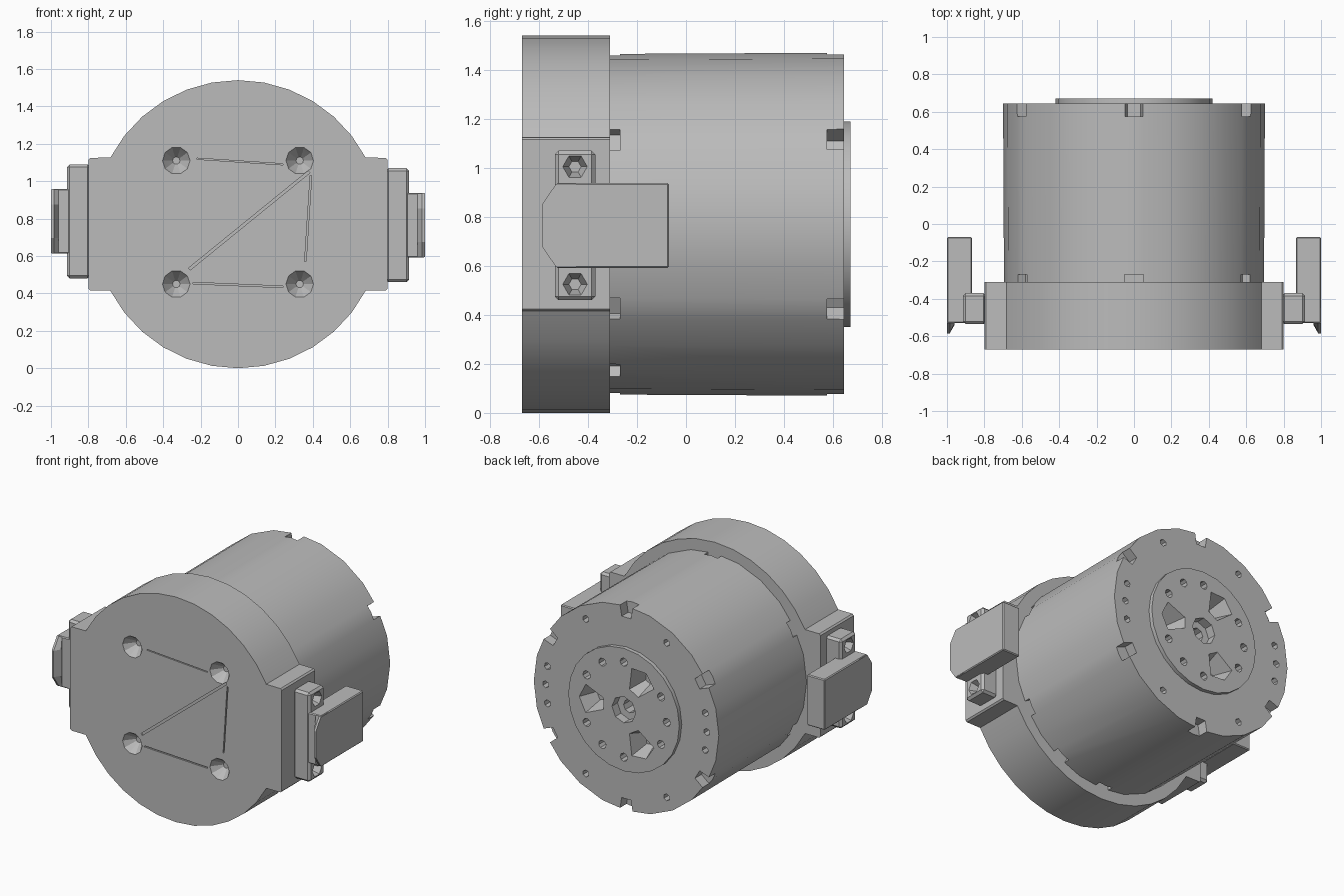
import bpy, bmesh
from math import sin, cos, radians, pi
from mathutils import Vector

cube = bpy.data.objects.get("Cube")
if cube:
    bpy.data.objects.remove(cube)

AXIS = 0.77  # height of the motor axis

metal = bpy.data.materials.new("grey metal")
metal.use_nodes = True
grey = (0.5, 0.5, 0.5, 1)
metal.diffuse_color = grey
metal.node_tree.nodes["Principled BSDF"].inputs["Base Color"].default_value = grey


def on_axis(u, v, t):
    """Profile in x and height, extruded along y."""
    return Vector((u, t, AXIS + v))


def turned(deg):
    """Profile with v pointing outwards at the given angle, extruded along y."""
    c, s = cos(radians(deg)), sin(radians(deg))
    return lambda u, v, t: Vector((v * c - u * s, t, AXIS + v * s + u * c))


def sideways(side, height):
    """Profile in y and height, extruded outwards along x."""
    return lambda u, v, t: Vector((side * t, u, height + v))


def ngon(n, r, cx=0, cy=0, start=0):
    return [(cx + r * cos(radians(start) + 2 * pi * i / n),
             cy + r * sin(radians(start) + 2 * pi * i / n)) for i in range(n)]


def rect(u0, u1, v0, v1):
    return [(u0, v0), (u1, v0), (u1, v1), (u0, v1)]


def loft(bm, sections, place):
    """Closed solid through a list of (points, position) sections."""
    rings = [[bm.verts.new(place(u, v, t)) for u, v in pts] for pts, t in sections]
    n = len(rings[0])
    for a, b in zip(rings, rings[1:]):
        for i in range(n):
            bm.faces.new((a[i], a[(i + 1) % n], b[(i + 1) % n], b[i]))
    bm.faces.new(rings[0][::-1])
    bm.faces.new(rings[-1])


def prism(bm, pts, lo, hi, place):
    loft(bm, [(pts, lo), (pts, hi)], place)


def finish(name, bm):
    bmesh.ops.recalc_face_normals(bm, faces=bm.faces)
    mesh = bpy.data.meshes.new(name)
    bm.to_mesh(mesh)
    bm.free()
    obj = bpy.data.objects.new(name, mesh)
    bpy.context.collection.objects.link(obj)
    mesh.materials.append(metal)
    return obj


def activate(obj):
    bpy.ops.object.select_all(action='DESELECT')
    obj.select_set(True)
    bpy.context.view_layer.objects.active = obj


def carve(obj, bm):
    cutter = finish(obj.name + "_cutter", bm)
    cutter.hide_render = True
    mod = obj.modifiers.new("cut", 'BOOLEAN')
    mod.operation, mod.solver, mod.object = 'DIFFERENCE', 'EXACT', cutter
    activate(obj)
    bpy.ops.object.modifier_apply(modifier=mod.name)
    bpy.data.objects.remove(cutter)


def bevel(obj, width):
    mod = obj.modifiers.new("bevel", 'BEVEL')
    mod.width, mod.segments = width, 1
    activate(obj)
    bpy.ops.object.modifier_apply(modifier=mod.name)


def smooth(obj):
    activate(obj)
    bpy.ops.object.shade_smooth_by_angle(angle=radians(28))


# Motor barrel with raised output disc at the back
bm = bmesh.new()
loft(bm, [(ngon(24, r), y) for r, y in
          ((0.695, -0.35), (0.7, 0.645), (0.42, 0.645), (0.42, 0.672))], on_axis)
barrel = finish("motor_barrel", bm)

cut = bmesh.new()
# Rim notches at the back, shallow slots behind the cap
for a in range(30, 390, 60):
    prism(cut, [(-0.035, 0.62), (0.035, 0.62), (0.065, 0.8), (-0.065, 0.8)],
          0.575, 0.72, turned(a))
for a in (30, 90, 150, 210, 270, 300, 330):
    prism(cut, rect(-0.05, 0.05, 0.64, 0.8), -0.4, -0.27, turned(a))
# Rim holes
for a in (0, 12, -12, 60, 120, 168, 180, 192, 240, 300):
    prism(cut, ngon(6, 0.024, 0, 0.61), 0.58, 0.7, turned(a))
# Output disc: bolt circle, three tapered pockets, central bore
for a in range(0, 360, 30):
    if a % 120:
        prism(cut, ngon(8, 0.028, 0, 0.325), 0.6, 0.7, turned(a))
    else:
        big = [(-0.1, 0.29), (-0.04, 0.15), (0.04, 0.15), (0.1, 0.29), (0, 0.34)]
        small = [(u * 0.5, 0.24 + (v - 0.24) * 0.5) for u, v in big]
        loft(cut, [(small, 0.55), (big, 0.68)], turned(a))
loft(cut, [(ngon(8, 0.045), 0.5), (ngon(8, 0.045), 0.61),
           (ngon(8, 0.09), 0.612), (ngon(8, 0.09), 0.7)], on_axis)
carve(barrel, cut)
smooth(barrel)

# Front cap: round plate with a square lug on each side
half = 0.355
arc = [radians(27.5 + 125 * i / 12) for i in range(13)]
top = [(0.77 * cos(a), 0.77 * sin(a)) for a in arc]
outline = ([(0.79, half), ] + top + [(-0.79, half), (-0.8, half - 0.01)]
           + [(-0.8, 0.01 - half), (-0.79, -half)]
           + [(-u, -v) for u, v in top]
           + [(0.79, -half), (0.8, 0.01 - half), (0.8, half - 0.01)])
bm = bmesh.new()
prism(bm, outline, -0.67, -0.31, on_axis)
cap = finish("front_cap", bm)

# Countersunk screw holes and fine grooves between them
cut = bmesh.new()
for x in (-0.33, 0.33):
    for z in (-0.32, 0.34):
        loft(cut, [(ngon(10, 0.077, x, z), -0.675), (ngon(10, 0.06, x, z), -0.65),
                   (ngon(10, 0.02, x, z), -0.6)], on_axis)
for start, end, w in (((-0.22, 0.35), (0.24, 0.32), 0.003),
                      ((-0.26, -0.24), (0.38, 0.28), 0.007),
                      ((0.39, 0.26), (0.36, -0.2), 0.004),
                      ((-0.24, -0.315), (0.24, -0.335), 0.004)):
    p, q = Vector(start), Vector(end)
    n = Vector((-(q - p).y, (q - p).x)).normalized() * w
    prism(cut, [tuple(c) for c in (p - n, q - n, q + n, p + n)], -0.68, -0.66, on_axis)
carve(cap, cut)
smooth(cap)

# Side connectors: eared flange, housing and a chamfered front lip
for name, side, height in (("left", 1, 0.765), ("right", -1, 0.785)):
    place = sideways(side, height)
    bm = bmesh.new()
    prism(bm, rect(-0.535, -0.37, -0.305, 0.305), 0.79, 0.915, place)
    flange = finish(name + "_connector_flange", bm)
    bevel(flange, 0.015)
    cut = bmesh.new()
    for v in (-0.24, 0.24):
        loft(cut, [(ngon(6, 0.025, -0.453, v), 0.85),
                   (ngon(6, 0.052, -0.453, v), 0.92)], place)
    carve(flange, cut)

    bm = bmesh.new()
    prism(bm, rect(-0.53, -0.07, -0.173, 0.173), 0.865, 1.0, place)
    bevel(finish(name + "_connector_housing", bm), 0.006)

    bm = bmesh.new()
    inner = [(-0.45, -0.17), (-0.45, 0.17), (-0.53, 0.17),
             (-0.54, 0.09), (-0.54, -0.09), (-0.53, -0.17)]
    outer = [(-0.45, -0.17), (-0.45, 0.17), (-0.53, 0.17),
             (-0.585, 0.09), (-0.585, -0.09), (-0.53, -0.17)]
    loft(bm, [(inner, 0.96), (outer, 0.985), (outer, 0.999)], place)
    finish(name + "_connector_lip", bm)
